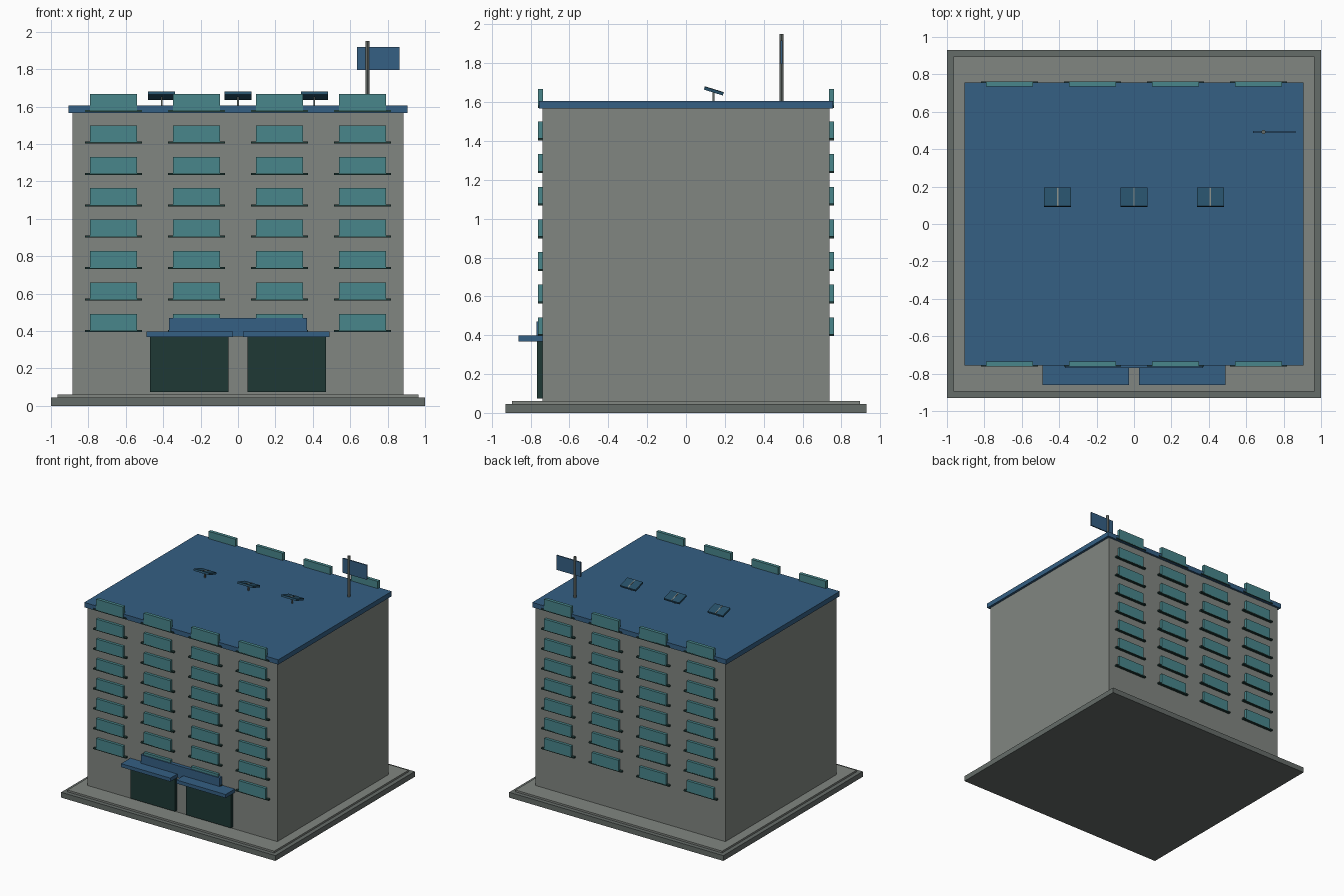
import bpy, bmesh
from mathutils import Matrix, Vector

if "Cube" in bpy.data.objects:
    bpy.data.objects.remove(bpy.data.objects["Cube"])


def material(name, rgb):
    m = bpy.data.materials.new(name)
    m.diffuse_color = (*rgb, 1)
    m.use_nodes = True
    m.node_tree.nodes["Principled BSDF"].inputs["Base Color"].default_value = m.diffuse_color
    return m


WALL = material("wall_grey", (0.22, 0.24, 0.22))
STONE = material("stone_grey", (0.13, 0.15, 0.14))
BLUE = material("blue", (0.035, 0.115, 0.23))
GLASS = material("teal_glass", (0.065, 0.24, 0.26))
DARK = material("dark_green", (0.013, 0.04, 0.036))
PANEL = material("panel_blue", (0.02, 0.08, 0.14))


def add_box(bm, x0, x1, y0, y1, z0, z1):
    size = Vector((x1 - x0, y1 - y0, z1 - z0))
    mid = Vector((x0 + x1, y0 + y1, z0 + z1)) / 2
    bmesh.ops.create_cube(bm, size=1, matrix=Matrix.Translation(mid) @ Matrix.Diagonal((*size, 1)))


def make(name, boxes, mat, location=(0, 0, 0), tilt=0):
    bm = bmesh.new()
    for b in boxes:
        add_box(bm, *b)
    me = bpy.data.meshes.new(name)
    bm.to_mesh(me)
    bm.free()
    me.materials.append(mat)
    ob = bpy.data.objects.new(name, me)
    ob.location = location
    ob.rotation_euler.x = tilt
    bpy.context.collection.objects.link(ob)
    return ob


# Stepped base, main block and roof slab
make("base_slab", [(-1, 1, -0.93, 0.93, 0, 0.045)], STONE)
make("base_step", [(-0.965, 0.965, -0.895, 0.895, 0.045, 0.06)], WALL)
make("main_block", [(-0.886, 0.886, -0.74, 0.74, 0.06, 1.57)], WALL)
make("roof_slab", [(-0.906, 0.906, -0.757, 0.757, 1.566, 1.607)], BLUE)

# Window grid with sills, front and back
for side, s in (("front", -1), ("back", 1)):
    panes, sills = [], []
    ya, yb = sorted((s * 0.735, s * 0.763))
    for row in range(8):
        z = 0.402 + row * 0.168
        for col in range(4):
            x = (col - 1.5) * 0.4435
            panes.append((x - 0.125, x + 0.125, ya, yb, z, z + 0.09))
            sills.append((x - 0.153, x + 0.153, ya, yb, z - 0.007, z + 0.004))
    make(side + "_windows", panes, GLASS)
    make(side + "_sills", sills, DARK)

# Pair of doors with canopies and the fascia board over them
for side, s in (("left", -1), ("right", 1)):
    xa, xb = sorted((s * 0.052, s * 0.47))
    make(side + "_door", [(xa, xb, -0.766, -0.735, 0.073, 0.37)], DARK)
    xa, xb = sorted((s * 0.028, s * 0.488))
    make(side + "_canopy", [(xa, xb, -0.862, -0.738, 0.368, 0.398)], BLUE)
make("entrance_fascia", [(-0.368, 0.368, -0.77, -0.738, 0.37, 0.47)], BLUE)

# Tilted roof panels with a centre strip and post
for i in range(3):
    x = (i - 1) * 0.408
    place = (x, 0.143, 1.657)
    make(f"roof_panel_{i}", [(-0.072, 0.072, -0.051, 0.051, -0.008, 0.008)], PANEL, place, -0.3)
    make(f"panel_strip_{i}", [(-0.004, 0.004, -0.051, 0.051, 0.006, 0.010)], WALL, place, -0.3)
    make(f"panel_post_{i}", [(x - 0.005, x + 0.005, 0.136, 0.146, 1.6, 1.655)], STONE)

# Flagpole and flag
bpy.ops.mesh.primitive_cylinder_add(vertices=12, radius=0.011, depth=0.35, location=(0.692, 0.492, 1.775))
pole = bpy.context.object
pole.name = "flagpole"
pole.data.materials.append(STONE)
bpy.ops.object.shade_smooth_by_angle()
make("flag", [(0.637, 0.863, 0.487, 0.497, 1.795, 1.918)], BLUE)
